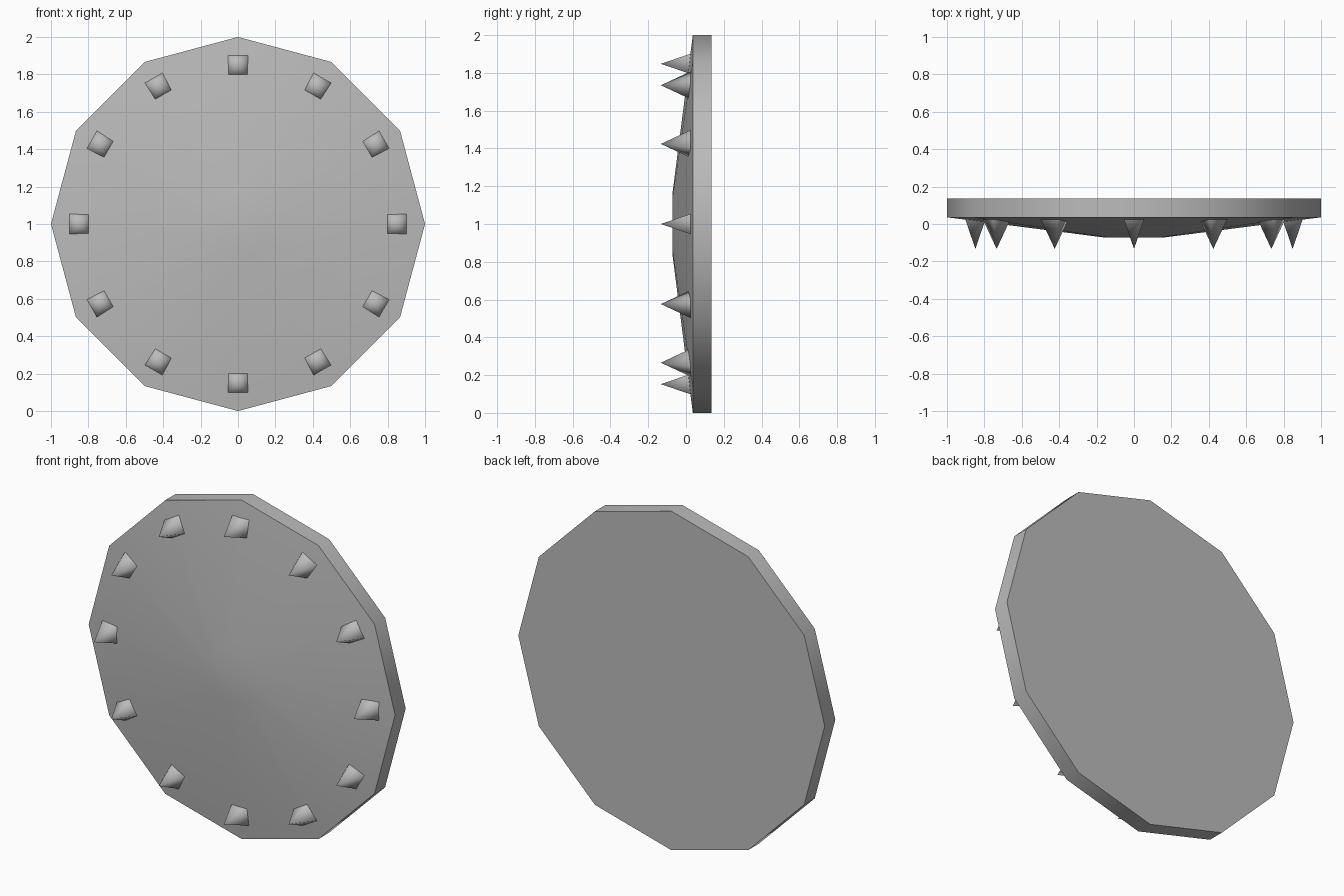
import bpy, bmesh, math
from mathutils import Matrix

cube = bpy.data.objects.get("Cube")
if cube:
    bpy.data.objects.remove(cube, do_unlink=True)

SIDES = 12
CENTRE_Z = 1.0


def make_material(name, colour):
    mat = bpy.data.materials.new(name)
    mat.use_nodes = True
    mat.diffuse_color = colour
    mat.node_tree.nodes["Principled BSDF"].inputs["Base Color"].default_value = colour
    return mat


def add_object(name, bm, mat):
    bmesh.ops.recalc_face_normals(bm, faces=bm.faces)
    mesh = bpy.data.meshes.new(name)
    bm.to_mesh(mesh)
    bm.free()
    mesh.materials.append(mat)
    obj = bpy.data.objects.new(name, mesh)
    bpy.context.collection.objects.link(obj)
    bpy.ops.object.select_all(action='DESELECT')
    obj.select_set(True)
    bpy.context.view_layer.objects.active = obj
    return obj


grey = make_material("plain grey", (0.5, 0.5, 0.5, 1))

# Shield: rings of (radius, y) from the flat back to the shallow front boss
bm = bmesh.new()
rings = []
for radius, y in [(1, 0.135), (1, 0.036), (0.16, -0.072)]:
    ring = []
    for i in range(SIDES):
        a = math.tau * i / SIDES
        ring.append(bm.verts.new((radius * math.cos(a), y, CENTRE_Z + radius * math.sin(a))))
    rings.append(ring)
for r0, r1 in zip(rings, rings[1:]):
    for i in range(SIDES):
        j = (i + 1) % SIDES
        bm.faces.new((r0[i], r0[j], r1[j], r1[i]))
bm.faces.new(rings[0])
bm.faces.new(rings[-1])
add_object("shield_disc", bm, grey)
bpy.ops.object.shade_smooth_by_angle(angle=math.radians(40))

# Spikes: square pyramids around the edge, pointing forward
HALF, BASE_Y, TIP_Y, SPIKE_RADIUS = 0.054, 0.025, -0.133, 0.848
for i in range(SIDES):
    bm = bmesh.new()
    base = [bm.verts.new((sx * HALF, BASE_Y, sz * HALF))
            for sx, sz in ((-1, -1), (1, -1), (1, 1), (-1, 1))]
    tip = bm.verts.new((0, TIP_Y, 0))
    for k in range(4):
        bm.faces.new((base[k], base[(k + 1) % 4], tip))
    bm.faces.new(base)
    turn = Matrix.Rotation(math.tau * i / SIDES, 4, 'Y')
    place = Matrix.Translation((0, 0, CENTRE_Z)) @ turn @ Matrix.Translation((0, 0, SPIKE_RADIUS))
    bmesh.ops.transform(bm, matrix=place, verts=bm.verts)
    add_object(f"spike_{i + 1}", bm, grey)
    # soft sides, crisp base
    bpy.ops.object.shade_smooth_by_angle(angle=math.radians(100))
